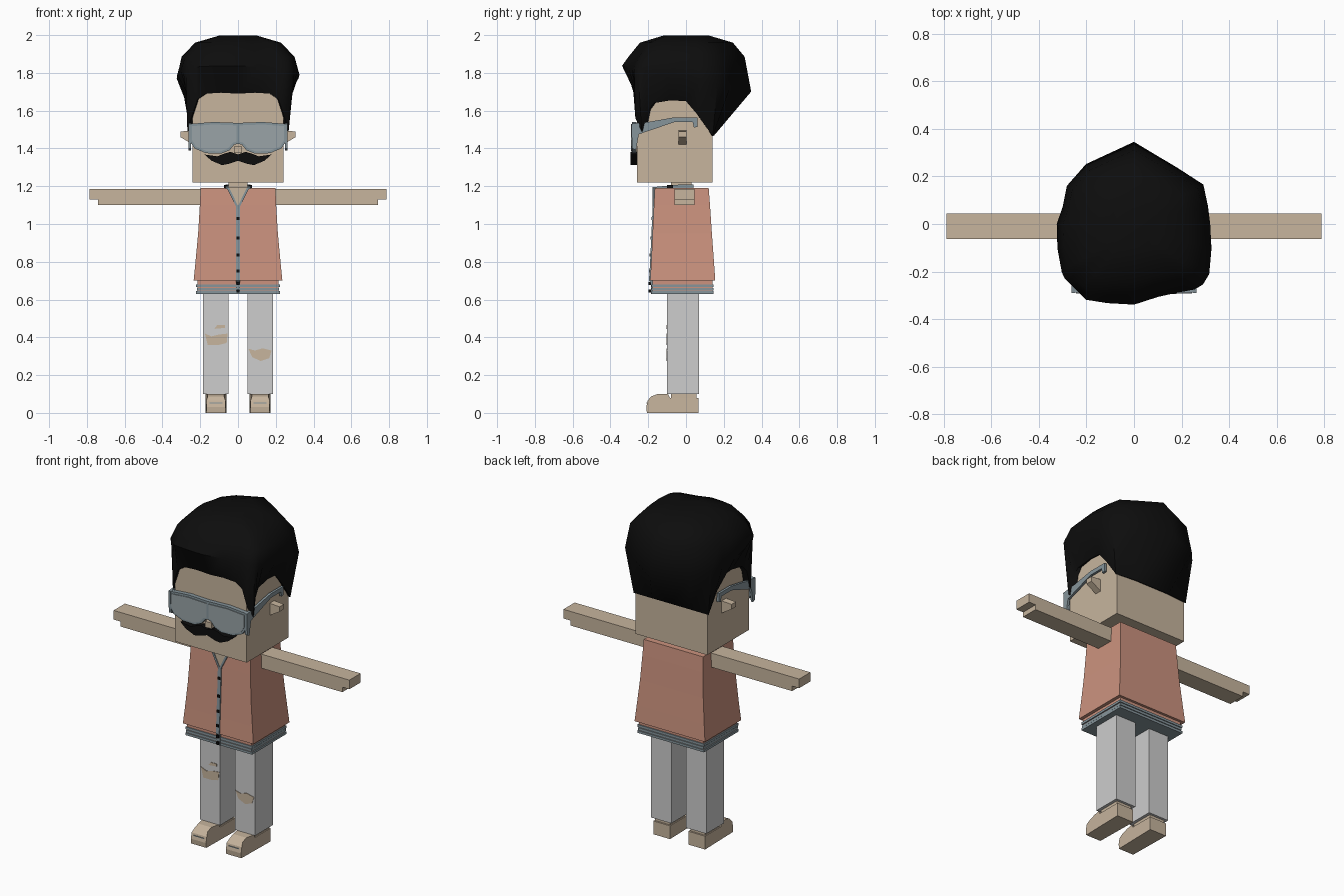
import bpy, bmesh, math
from mathutils import Vector

cube = bpy.data.objects.get("Cube")
if cube:
    bpy.data.objects.remove(cube)


def material(name, r, g, b):
    m = bpy.data.materials.new(name)
    m.use_nodes = True
    m.diffuse_color = (r, g, b, 1)
    node = next(n for n in m.node_tree.nodes if n.type == 'BSDF_PRINCIPLED')
    node.inputs["Base Color"].default_value = (r, g, b, 1)
    return m


skin = material("skin", .57, .46, .34)
coral = material("coral_cloth", .6, .29, .21)
pale = material("pale_trousers", .61, .61, .61)
steel = material("steel_grey", .24, .30, .33)
lens_grey = material("lens_grey", .32, .37, .39)
black = material("black", .004, .004, .004)


def finish(name, bm, mat):
    bmesh.ops.recalc_face_normals(bm, faces=bm.faces)
    mesh = bpy.data.meshes.new(name)
    bm.to_mesh(mesh)
    bm.free()
    mesh.materials.append(mat)
    ob = bpy.data.objects.new(name, mesh)
    bpy.context.collection.objects.link(ob)
    return ob


def loft(name, rings, mat):
    """Skin closed rings of equal length and cap both ends."""
    bm = bmesh.new()
    loops = [[bm.verts.new(p) for p in ring] for ring in rings]
    for a, b in zip(loops, loops[1:]):
        for i in range(len(a)):
            j = (i + 1) % len(a)
            bm.faces.new((a[i], a[j], b[j], b[i]))
    bm.faces.new(loops[0])
    bm.faces.new(loops[-1])
    return finish(name, bm, mat)


def rect(x0, x1, y0, y1, z):
    return [(x0, y0, z), (x1, y0, z), (x1, y1, z), (x0, y1, z)]


def box(name, x0, x1, y0, y1, z0, z1, mat):
    return loft(name, [rect(x0, x1, y0, y1, z) for z in (z0, z1)], mat)


def front_plate(name, pts, y0, y1, mat):
    """Outline in x, z given depth along y."""
    return loft(name, [[(x, y, z) for x, z in pts] for y in (y0, y1)], mat)


def side_plate(name, pts, x0, x1, mat):
    """Outline in y, z given width along x."""
    return loft(name, [[(x, y, z) for y, z in pts] for x in (x0, x1)], mat)


def mirrored(half):
    return half + [(-x, z) for x, z in reversed(half) if x]


# Head, neck and nose
box("head", -.24, .24, -.26, .14, 1.22, 1.76, skin)
box("neck", -.05, .05, -.08, .03, 1.17, 1.23, skin)
box("nose", -.022, .022, -.285, -.25, 1.375, 1.41, skin)

# Torso flaring toward the bottom
torso = [(.70, .235, -.19, .155), (.80, .225, -.184, .148), (.95, .211, -.177, .137),
         (1.1, .202, -.17, .127), (1.19, .198, -.165, .12)]
loft("shirt", [rect(-w, w, f, b, z) for z, w, f, b in torso], coral)

# Layered hem
box("hem_band", -.215, .215, -.178, .14, .635, .71, coral)
for i in range(3):
    z = .63 + i * .018
    w = .222 - .004 * (i % 2)
    box(f"hem_stripe_{i}", -w, w, -.183, .146, z, z + .014, steel)

# Placket with buttons, following the front of the shirt
line = [(f, z) for z, w, f, b in torso[:-1]]
side_plate("placket", [(-.186, .63), (-.186, .69)] + [(f - .006, z) for f, z in line]
           + [(f + .02, z) for f, z in reversed(line)] + [(-.17, .63)], -.011, .011, steel)
for i, z in enumerate((1.03, .925, .835, .75, .685, .645)):
    y = -.19 + max(0, z - .7) * .05
    box(f"button_{i}", -.008, .008, y - .009, y + .01, z - .008, z + .008, black)

# Open neck and collar
front_plate("open_neck", [(-.05, 1.192), (0, 1.08), (.05, 1.192)], -.173, -.16, skin)
for s, side in ((1, "left"), (-1, "right")):
    front_plate(f"{side}_collar_edge", [(0, 1.07), (s * .062, 1.195), (s * .048, 1.195), (0, 1.095)],
                -.177, -.16, steel)
    side_plate(f"{side}_collar", [(-.177, 1.185), (.04, 1.185), (.04, 1.21), (-.02, 1.21), (-.177, 1.195)],
               s * .05, s * .065, steel)
    box(f"{side}_collar_tip", s * .065 - .01, s * .065 + .01, -.1, -.07, 1.185, 1.206, black)
box("back_collar", -.065, .065, .028, .04, 1.185, 1.21, steel)

# Limbs, ears and spectacle arms for each side
for s, side in ((1, "left"), (-1, "right")):
    front_plate(f"{side}_arm", [(s * x, z) for x, z in
                ((.18, 1.1), (.74, 1.1), (.74, 1.13), (.787, 1.13), (.787, 1.185), (.18, 1.185))],
                -.062, .045, skin)
    c = s * .117
    box(f"{side}_leg", c - .068, c + .068, -.1, .07, .1, .66, pale)
    box(f"{side}_ankle", c - .05, c + .05, -.08, .055, .06, .12, skin)
    # Shoe with rounded toe
    shoe = [(.065, 0), (-.207, 0), (-.21, .03), (-.203, .065), (-.185, .087), (-.15, .1),
            (-.095, .1), (-.085, .08), (.065, .08)]
    ob = side_plate(f"{side}_shoe", shoe, c - .056, c + .056, skin)
    for v in ob.data.vertices:
        if v.co.y < -.14:
            v.co.x += (c - v.co.x) * (.1 if v.co.z < .07 else .22)
    box(f"{side}_shoe_seam", c - .035, c + .035, -.209, -.2, .05, .054, steel)
    front_plate(f"{side}_ear", [(s * x, z) for x, z in
                ((.23, 1.415), (.305, 1.46), (.305, 1.49), (.23, 1.495))], -.04, .002, skin)
    side_plate(f"{side}_spectacle_arm",
               [(-.29, 1.53), (-.2, 1.54), (-.06, 1.565), (.06, 1.565), (.062, 1.515), (.042, 1.51),
                (.035, 1.54), (-.06, 1.54), (-.25, 1.475), (-.265, 1.39), (-.285, 1.4)],
               s * .248, s * .262, steel)

# Torn knee patches
tears = {"large": [(-.175, .42), (-.14, .405), (-.1, .415), (-.055, .42), (-.06, .37), (-.1, .36), (-.16, .36)],
         "small": [(-.125, .445), (-.11, .465), (-.07, .465), (-.07, .45)],
         "left": [(.055, .34), (.09, .33), (.13, .342), (.178, .33), (.165, .29), (.12, .275), (.075, .295)]}
for name, pts in tears.items():
    front_plate(f"{name}_knee_tear", pts, -.103, -.097, skin)

# Spectacles: rim with two lens plates
rim = mirrored([(0, 1.535), (.13, 1.54), (.255, 1.53), (.255, 1.44), (.23, 1.4), (.17, 1.375),
                (.09, 1.372), (.045, 1.39), (.02, 1.42), (0, 1.425)])
front_plate("spectacle_rim", rim, -.287, -.262, steel)
lens = [(.008, 1.522), (.13, 1.527), (.244, 1.518), (.244, 1.445), (.222, 1.41), (.167, 1.387),
        (.095, 1.384), (.053, 1.4), (.028, 1.43), (.008, 1.436)]
for s, side in ((1, "left"), (-1, "right")):
    front_plate(f"{side}_lens", [(s * x, z) for x, z in lens], -.291, -.284, lens_grey)

# Moustache
front_plate("moustache", mirrored([(0, 1.368), (.04, 1.382), (.075, 1.372), (.11, 1.358), (.178, 1.368),
            (.14, 1.335), (.085, 1.312), (.05, 1.318), (0, 1.335)]), -.295, -.255, black)

# Hair: hairline around the head, rising to an uneven bulging crown
half = [(0, -.268, 1.69), (.09, -.268, 1.695), (.17, -.268, 1.69), (.215, -.268, 1.66), (.248, -.268, 1.56),
        (.268, -.235, 1.49), (.262, -.205, 1.6), (.255, -.17, 1.64), (.25, -.08, 1.655), (.25, .0, 1.65),
        (.25, .06, 1.58), (.25, .142, 1.465), (.12, .15, 1.47), (0, .15, 1.47)]
hairline = half + [(-x, y, z) for x, y, z in reversed(half[1:-1])]
crown = [(0, .345), (.1, .32), (.19, .23), (.3, .16), (.32, 0), (.32, -.08), (.34, -.17), (.28, -.27),
         (.12, -.3), (-.02, -.345), (-.2, -.32), (-.3, -.22), (-.335, -.03), (-.3, .07), (-.27, .22)]


def crown_point(x, y):
    """Crown outline where a ray from the centre through x, y meets it."""
    ray = Vector((x, y)).normalized()
    for i, p in enumerate(crown):
        a, b = Vector(p), Vector(crown[i - 1])
        edge = b - a
        det = ray.x * edge.y - ray.y * edge.x
        if abs(det) > 1e-9:
            reach = (a.x * edge.y - a.y * edge.x) / det
            along = (a.x * ray.y - a.y * ray.x) / det
            if reach > 0 and -1e-6 <= along <= 1 + 1e-6:
                return ray * reach
    return ray * .33


rings = [[] for _ in range(6)]
for x, y, z in hairline:
    # Widen the angle on the back so the crown spreads evenly
    p = crown_point(x, y)
    bulge = 1.77 - .2 * p.y
    rings[0].append((x * .85, y * .85, z + .01))
    rings[1].append((x, y, z))
    rings[2].append((p.x, p.y, bulge))
    rings[3].append((p.x * .92, p.y * .9, 1.885))
    rings[4].append((p.x * .7, p.y * .72, 1.96))
    rings[5].append((p.x * .3, p.y * .35, 1.998))
hair = loft("hair", rings, black)
bpy.context.view_layer.objects.active = hair
hair.select_set(True)
bpy.ops.object.shade_smooth_by_angle(angle=math.radians(50))
